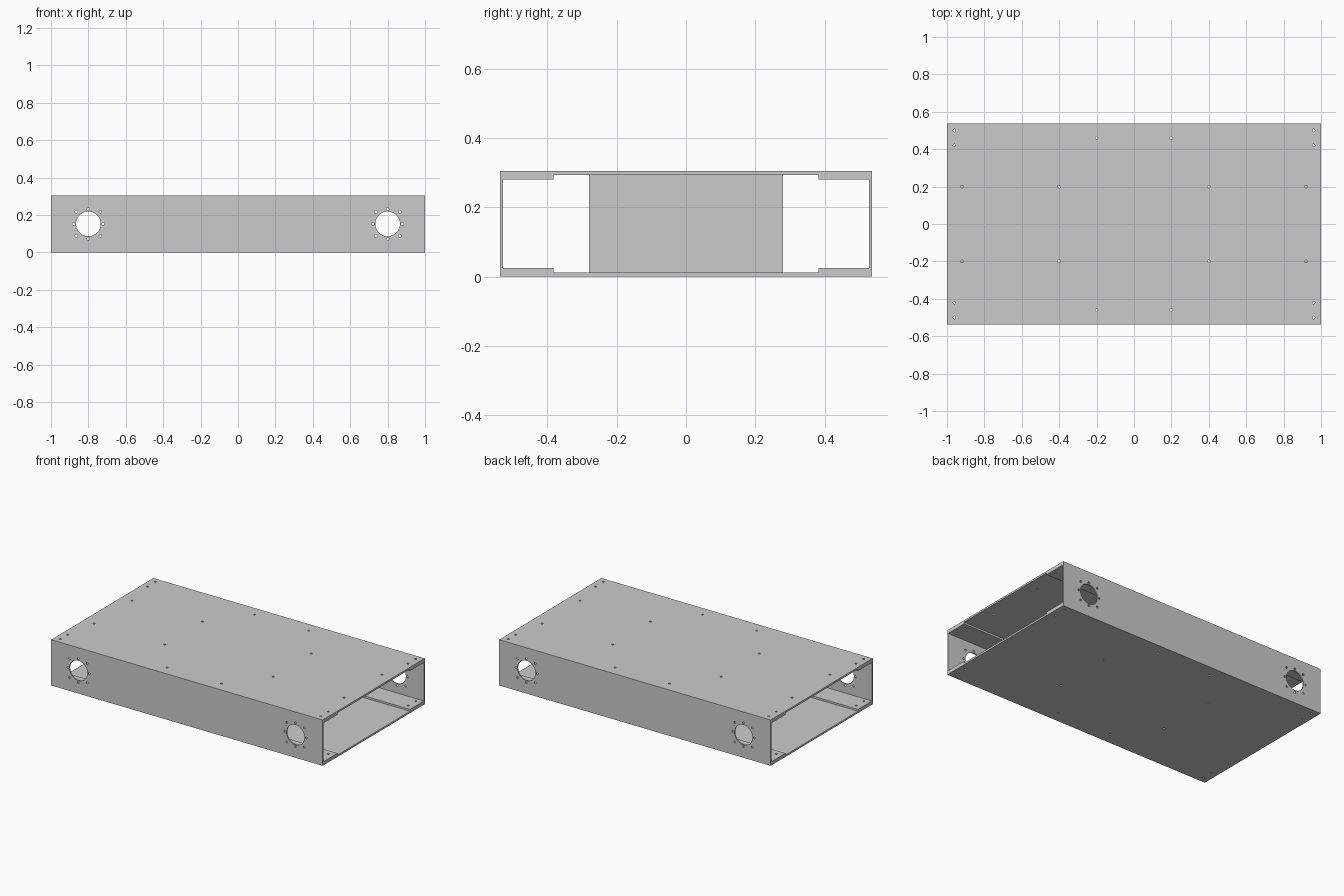
import bpy, bmesh
from math import radians
from mathutils import Matrix, Vector

if "Cube" in bpy.data.objects:
    bpy.data.objects.remove(bpy.data.objects["Cube"])

L, W, H, T = 2.0, 1.074, 0.305, 0.0122   # length, width, height, sheet thickness


def make_object(name, bm):
    bmesh.ops.recalc_face_normals(bm, faces=bm.faces)
    mesh = bpy.data.meshes.new(name)
    bm.to_mesh(mesh)
    bm.free()
    ob = bpy.data.objects.new(name, mesh)
    bpy.context.collection.objects.link(ob)
    return ob


def plate(name, z):
    bm = bmesh.new()
    bmesh.ops.create_cube(bm, size=1, matrix=Matrix.Translation((0, 0, z)) @ Matrix.Diagonal((L, W, T, 1)))
    return make_object(name, bm)


def channel(name, back, depth, wall, length, angle):
    """C-section whose web faces local +x, turned about z by angle."""
    lo, hi, tip = T, H - T, back - depth
    section = [(back, lo), (back, hi), (tip, hi), (tip, hi - T), (back - wall, hi - T),
               (back - wall, lo + T), (tip, lo + T), (tip, lo)]
    bm = bmesh.new()
    face = bm.faces.new([bm.verts.new((x, -length / 2, z)) for x, z in section])
    new = bmesh.ops.extrude_face_region(bm, geom=[face])["geom"]
    bmesh.ops.translate(bm, vec=(0, length, 0), verts=[v for v in new if isinstance(v, bmesh.types.BMVert)])
    bm.transform(Matrix.Rotation(radians(angle), 4, 'Z'))
    return make_object(name, bm)


def add_cutter(bm, centre, radius, depth, axis='Z', sides=16):
    turn = Matrix.Rotation(radians(90), 4, 'X') if axis == 'Y' else Matrix()
    bmesh.ops.create_cone(bm, cap_ends=True, segments=sides, radius1=radius, radius2=radius,
                          depth=depth, matrix=Matrix.Translation(Vector(centre)) @ turn)


# Cover plates, folded side channels and inner dividers
parts = [plate("top_plate", H - T / 2), plate("bottom_plate", T / 2)]
for label, angle in (("back", 90), ("front", -90)):
    parts.append(channel(label + "_side_channel", W / 2, 0.155, 0.008, L, angle))
for label, angle in (("right", 0), ("left", 180)):
    parts.append(channel(label + "_divider", 0.48, 0.155, 0.01, 0.56, angle))

# Drill pattern
bm = bmesh.new()
for sx in (-1, 1):
    for sy in (-1, 1):
        # screw holes through both plates and the flanges
        for x, y in ((0.96, 0.5), (0.96, 0.42), (0.2, 0.46), (0.4, 0.2)):
            add_cutter(bm, (sx * x, sy * y, H / 2), 0.007, 1)
        # extra holes in the top plate only
        add_cutter(bm, (sx * 0.92, sy * 0.2, H), 0.007, 0.1)
    # axle ports with their ring of bolt holes
    add_cutter(bm, (sx * 0.8, 0, H / 2), 0.066, 2, 'Y', 48)
    d, q = 0.079, 0.0645
    for dx, dz in ((d, 0), (-d, 0), (0, d), (0, -d), (q, q), (q, -q), (-q, q), (-q, -q)):
        add_cutter(bm, (sx * 0.8 + dx, 0, H / 2 + dz), 0.007, 2, 'Y')
cutter = make_object("hole_cutter", bm)
cutter.hide_render = True

# Cut the holes
for ob in parts:
    mod = ob.modifiers.new("holes", 'BOOLEAN')
    mod.operation = 'DIFFERENCE'
    mod.solver = 'EXACT'
    mod.object = cutter
    bpy.context.view_layer.objects.active = ob
    bpy.ops.object.modifier_apply(modifier=mod.name)
bpy.data.objects.remove(cutter, do_unlink=True)
